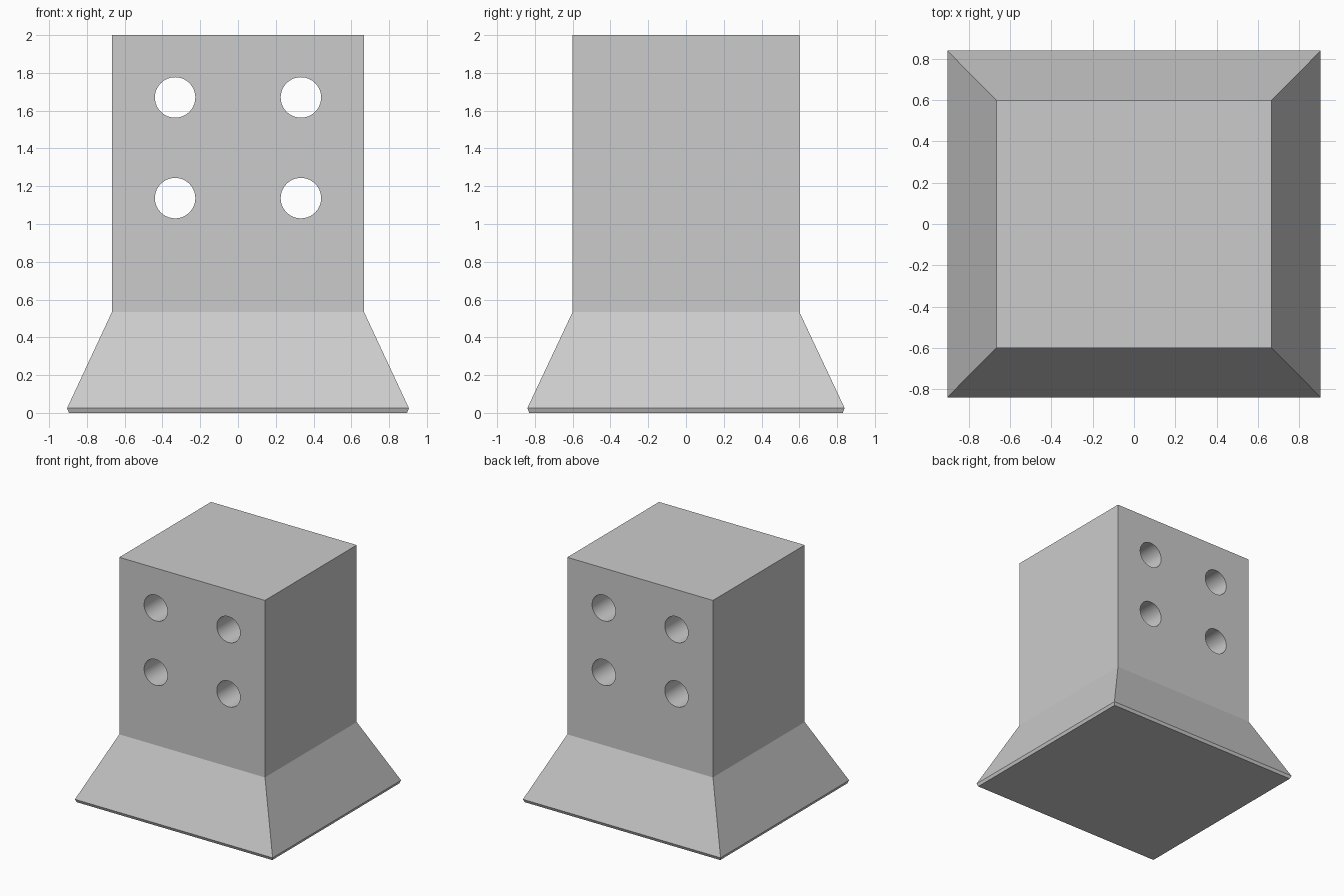
import bpy, bmesh
from math import radians

cube = bpy.data.objects.get("Cube")
if cube:
    bpy.data.objects.remove(cube, do_unlink=True)

grey = bpy.data.materials.new("light grey")
grey.use_nodes = True
colour = (0.6, 0.6, 0.6, 1)
grey.diffuse_color = colour
grey.node_tree.nodes["Principled BSDF"].inputs["Base Color"].default_value = colour


def make_object(name, bm):
    bmesh.ops.recalc_face_normals(bm, faces=bm.faces)
    mesh = bpy.data.meshes.new(name)
    bm.to_mesh(mesh)
    bm.free()
    mesh.materials.append(grey)
    obj = bpy.data.objects.new(name, mesh)
    bpy.context.collection.objects.link(obj)
    return obj


# Square post with a flared foot: stacked rectangles (half width, half depth, height)
sections = [(0.895, 0.83, 0), (0.905, 0.84, 0.025), (0.667, 0.6, 0.535), (0.667, 0.6, 2)]
bm = bmesh.new()
rings = [[bm.verts.new((sx * w, sy * d, z)) for sx, sy in ((-1, -1), (1, -1), (1, 1), (-1, 1))]
         for w, d, z in sections]
for low, high in zip(rings, rings[1:]):
    for i in range(4):
        j = (i + 1) % 4
        bm.faces.new((low[i], low[j], high[j], high[i]))
bm.faces.new(rings[0][::-1])
bm.faces.new(rings[-1])
post = make_object("flared_post", bm)

# Four round holes running from front to back
bpy.ops.object.select_all(action="DESELECT")
for z in (1.137, 1.67):
    for x in (-0.333, 0.333):
        bpy.ops.mesh.primitive_cylinder_add(vertices=64, radius=0.107, depth=1.6,
                                            location=(x, 0, z), rotation=(radians(90), 0, 0))
        cutter = bpy.context.object
        cutter.name = "hole_cutter"
        cutter.data.materials.append(grey)
        cut = post.modifiers.new("hole", "BOOLEAN")
        cut.operation = "DIFFERENCE"
        cut.solver = "EXACT"
        cut.object = cutter
        cutter.hide_render = True
        bpy.context.view_layer.objects.active = post
        bpy.ops.object.modifier_apply(modifier=cut.name)
        bpy.data.objects.remove(cutter, do_unlink=True)

# Smooth hole walls, crisp edges elsewhere
bpy.ops.object.select_all(action="DESELECT")
post.select_set(True)
bpy.context.view_layer.objects.active = post
bpy.ops.object.shade_smooth_by_angle(angle=radians(20))
